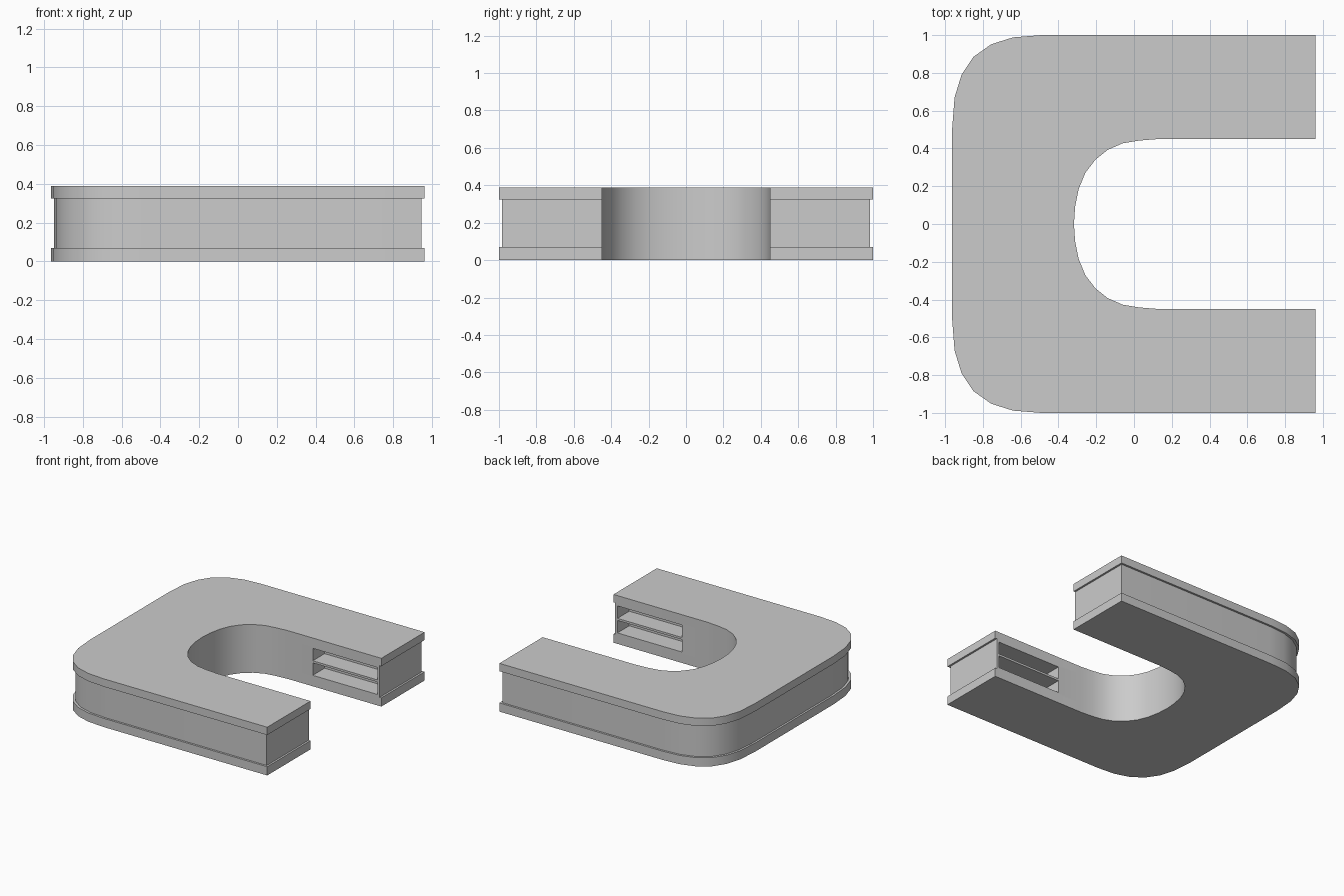
import bpy, bmesh

if "Cube" in bpy.data.objects:
    bpy.data.objects.remove(bpy.data.objects["Cube"])

# Half outlines (y >= 0): rounded outer back corner and inner bay
OUTER = [(0.96, 1.0), (-0.49, 1.0), (-0.64, 0.988), (-0.755, 0.952), (-0.85, 0.885),
         (-0.913, 0.79), (-0.95, 0.67), (-0.963, 0.5)]
INNER = [(-0.318, 0.0), (-0.312, 0.09), (-0.293, 0.185), (-0.258, 0.27), (-0.205, 0.34),
         (-0.14, 0.392), (-0.06, 0.427), (0.03, 0.442), (0.13, 0.45)]


def outline(inset):
    """Closed U profile; the inset pulls in the outer edge and arm ends only."""
    k = 1 - inset
    end_x = 0.96 * k
    outer = [(x * k, y * k) for x, y in OUTER]
    inner = INNER + [(end_x, 0.45)]
    return (outer + [(x, -y) for x, y in reversed(outer)]
            + [(x, -y) for x, y in reversed(inner)] + inner[1:])


def finish(bm, name):
    bmesh.ops.recalc_face_normals(bm, faces=bm.faces)
    mesh = bpy.data.meshes.new(name)
    bm.to_mesh(mesh)
    bm.free()
    obj = bpy.data.objects.new(name, mesh)
    bpy.context.collection.objects.link(obj)
    return obj


def slab(name, z0, z1, inset=0.0):
    bm = bmesh.new()
    face = bm.faces.new([bm.verts.new((x, y, z0)) for x, y in outline(inset)])
    top = bmesh.ops.extrude_face_region(bm, geom=[face], use_keep_orig=True)["geom"]
    bmesh.ops.translate(bm, vec=(0, 0, z1 - z0),
                        verts=[v for v in top if isinstance(v, bmesh.types.BMVert)])
    return finish(bm, name)


def smooth(obj):
    bpy.ops.object.select_all(action='DESELECT')
    obj.select_set(True)
    bpy.context.view_layer.objects.active = obj
    bpy.ops.object.shade_smooth_by_angle(angle=0.6)


base = slab("base_slab", 0.0, 0.07)
body = slab("counter_body", 0.07, 0.325, 0.016)
top = slab("counter_top", 0.325, 0.388)

# Two stacked shelf recesses in the inner face of each arm
bm = bmesh.new()
X0, X1, DEPTH = 0.35, 0.925, 0.15
for side in (1, -1):
    for z0, z1 in ((0.088, 0.188), (0.205, 0.305)):
        box = bmesh.ops.create_cube(bm, size=1)["verts"]
        bmesh.ops.scale(bm, vec=(X1 - X0, DEPTH + 0.05, z1 - z0), verts=box)
        bmesh.ops.translate(bm, verts=box, vec=(
            (X0 + X1) / 2, side * (0.45 + (DEPTH - 0.05) / 2), (z0 + z1) / 2))
cutter = finish(bm, "shelf_cutter")
cutter.hide_render = True

cut = body.modifiers.new("shelf_recesses", 'BOOLEAN')
cut.operation = 'DIFFERENCE'
cut.solver = 'EXACT'
cut.object = cutter
bpy.context.view_layer.objects.active = body
bpy.ops.object.modifier_apply(modifier=cut.name)
bpy.data.objects.remove(cutter)

for part in (base, body, top):
    smooth(part)
